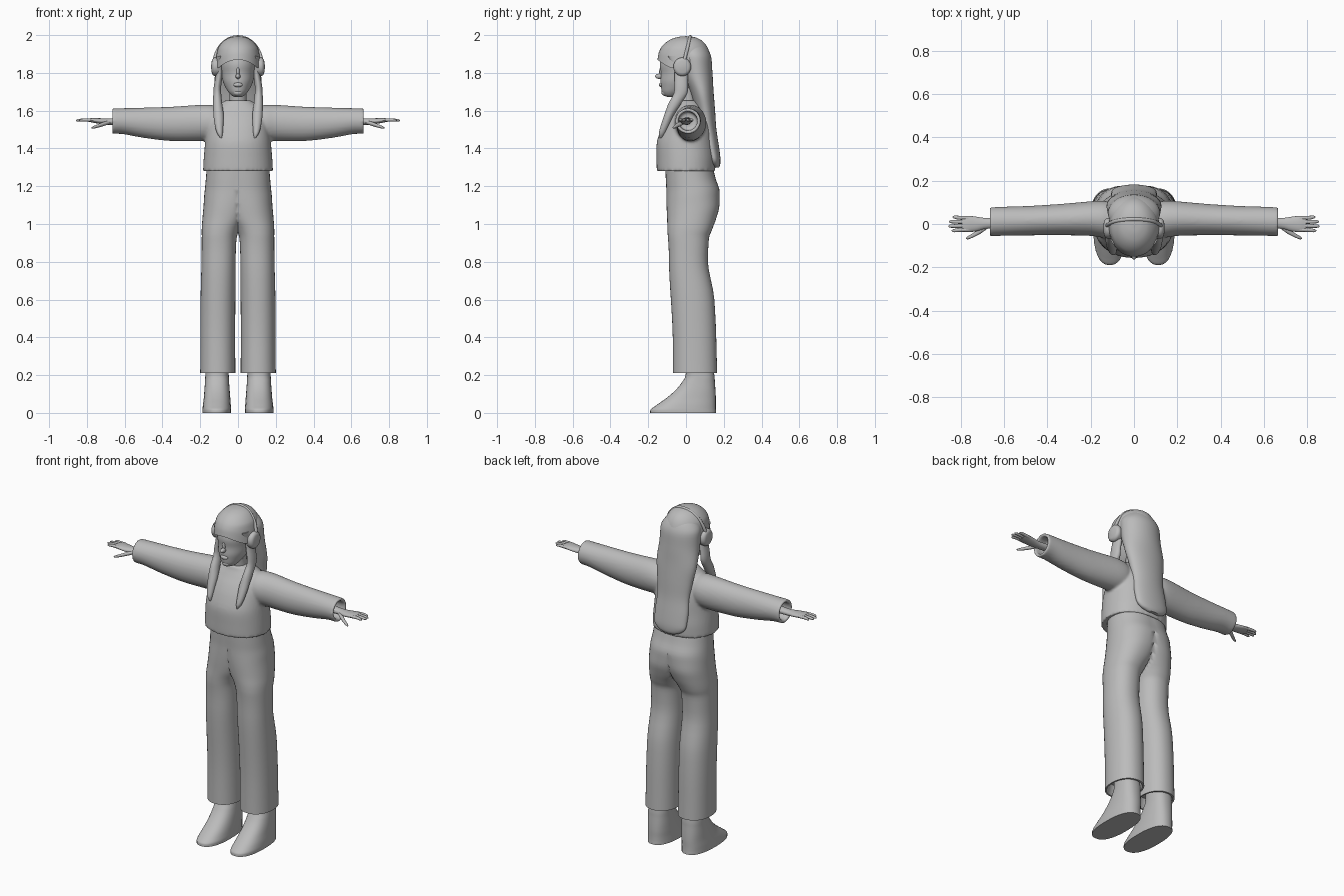
import bpy, bmesh, math
from mathutils import Vector

grey = bpy.data.materials.new("plain_grey")
grey.diffuse_color = (0.5, 0.5, 0.5, 1)


def interpolate(rings, steps):
    """Smooth, overshoot-free interpolation between cross-sections."""
    def slope(i, k):
        if i == 0 or i == len(rings) - 1:
            j = 0 if i == 0 else i - 1
            return rings[j + 1][k] - rings[j][k]
        a, b = rings[i][k] - rings[i - 1][k], rings[i + 1][k] - rings[i][k]
        return 2 * a * b / (a + b) if a * b > 0 else 0
    out = []
    for i in range(len(rings) - 1):
        for s in range(steps):
            t = s / steps
            h = (2*t**3 - 3*t**2 + 1, t**3 - 2*t**2 + t, 3*t**2 - 2*t**3, t**3 - t**2)
            out.append([h[0]*rings[i][k] + h[1]*slope(i, k) + h[2]*rings[i+1][k]
                        + h[3]*slope(i+1, k) for k in range(5)])
    return out + [list(rings[-1])]


def finish(obj, angle=50):
    obj.data.materials.clear()
    obj.data.materials.append(grey)
    bpy.ops.object.select_all(action='DESELECT')
    obj.select_set(True)
    bpy.context.view_layer.objects.active = obj
    bpy.ops.object.shade_smooth_by_angle(angle=math.radians(angle))
    return obj


def loft(name, rings, axis='z', n=32, power=2.0, steps=4, mirror=False, half=False, warp=None):
    """Rings are (position, centre a, centre b, radius a, radius b) along the axis."""
    bm = bmesh.new()
    loops = []
    for t, ca, cb, ra, rb in interpolate(rings, steps):
        loop = []
        for i in range(n):
            c, s = math.cos(2*math.pi*i/n), math.sin(2*math.pi*i/n)
            a = ca + ra * math.copysign(abs(c)**(2/power), c)
            b = cb + rb * math.copysign(abs(s)**(2/power), s)
            p = Vector((a, b, t)) if axis == 'z' else Vector((t, a, b))
            if half:
                p.x = max(p.x, 0)
            loop.append(bm.verts.new(warp(p) if warp else p))
        loops.append(loop)
    for l0, l1 in zip(loops, loops[1:]):
        for i in range(n):
            j = (i + 1) % n
            bm.faces.new((l0[i], l0[j], l1[j], l1[i]))
    bm.faces.new(loops[0][::-1])
    bm.faces.new(loops[-1])
    bmesh.ops.recalc_face_normals(bm, faces=bm.faces)
    if half:   # open the centre plane so both halves weld
        inner = [f for f in bm.faces if all(v.co.x < 1e-4 for v in f.verts)]
        bmesh.ops.delete(bm, geom=inner, context='FACES')
    me = bpy.data.meshes.new(name)
    bm.to_mesh(me)
    bm.free()
    obj = bpy.data.objects.new(name, me)
    bpy.context.collection.objects.link(obj)
    finish(obj)
    if mirror or half:
        m = obj.modifiers.new("mirror", 'MIRROR')
        m.merge_threshold = 0.0005
    return obj


def ball(name, loc, size):
    bpy.ops.mesh.primitive_uv_sphere_add(segments=20, ring_count=12, radius=1, location=loc)
    obj = bpy.context.object
    obj.name, obj.scale = name, size
    return finish(obj)


# Trousers: one leg and half the hips, mirrored, with a hollow hem
loft("trousers", [
    (.27, .107, .045, .070, .090), (.21, .107, .047, .085, .107), (.21, .107, .048, .093, .117),
    (.40, .107, .045, .092, .115), (.60, .106, .035, .092, .115), (.80, .103, .013, .090, .103),
    (.92, .100, .013, .092, .108), (.97, .092, .020, .100, .118), (1.03, .070, .030, .118, .130),
    (1.10, .050, .037, .132, .140), (1.17, .030, .037, .147, .141), (1.24, .020, .025, .150, .132),
    (1.31, .010, .015, .155, .125)], n=40, half=True, power=2.2)

# Shoes
loft("shoe", [
    (0, .112, -.015, .076, .175), (.015, .112, -.015, .076, .174), (.04, .112, .000, .074, .158),
    (.08, .111, .028, .070, .130), (.12, .111, .050, .067, .106), (.16, .111, .065, .064, .088),
    (.20, .111, .074, .062, .076), (.29, .110, .070, .058, .070)], power=2.4, mirror=True)

# Sweater: torso and sleeves fused into one surface
torso = loft("sweater", [
    (1.28, 0, 0, .185, .155), (1.34, 0, 0, .182, .156), (1.42, 0, -.003, .175, .153),
    (1.50, 0, .005, .166, .138), (1.56, 0, .012, .155, .115), (1.60, 0, .016, .138, .092),
    (1.63, 0, .015, .105, .072), (1.655, 0, .008, .066, .056)], n=48, power=2.2)
sleeve = loft("sleeve", [
    (.04, .020, 1.530, .060, .060), (.14, .022, 1.536, .085, .095), (.20, .025, 1.535, .080, .096),
    (.35, .020, 1.530, .072, .091), (.50, .015, 1.536, .068, .080), (.62, .012, 1.545, .067, .068),
    (.667, .010, 1.545, .067, .067), (.667, .010, 1.545, .052, .052),
    (.60, .010, 1.545, .048, .048)], axis='x', mirror=True)
bpy.ops.object.modifier_apply(modifier="mirror")
torso.select_set(True)
bpy.context.view_layer.objects.active = torso
bpy.ops.object.join()
fuse = torso.modifiers.new("fuse", 'REMESH')
fuse.mode, fuse.voxel_size, fuse.use_smooth_shade = 'VOXEL', 0.008, True
soften = torso.modifiers.new("soften", 'SMOOTH')
soften.factor, soften.iterations = 0.5, 5

# Hands: palm, four fingers and a thumb
loft("palm", [
    (.60, .005, 1.545, .024, .020), (.68, .003, 1.542, .025, .017), (.73, .000, 1.545, .034, .015),
    (.77, .000, 1.549, .038, .012), (.795, .000, 1.550, .034, .008)],
    axis='x', n=20, mirror=True)
for i, tip in enumerate((.842, .858, .855, .838)):
    y = -.028 + .019 * i
    loft("finger", [
        (.765, y * .95, 1.549, .009, .009), (.81, y, 1.551, .009, .008),
        (tip - .008, y * 1.1, 1.549, .007, .006), (tip, y * 1.1, 1.548, .002, .002)],
        axis='x', n=12, steps=3, mirror=True)
loft("thumb", [
    (.675, -.010, 1.540, .010, .010), (.71, -.032, 1.530, .013, .011),
    (.745, -.053, 1.518, .010, .009), (.768, -.064, 1.511, .007, .006),
    (.776, -.067, 1.509, .002, .002)], axis='x', n=12, mirror=True)

# Neck and head
loft("neck", [(1.60, 0, .015, .056, .052), (1.66, 0, .005, .046, .046),
              (1.74, 0, -.005, .045, .048)])
loft("head", [
    (1.672, 0, -.078, .012, .018), (1.678, 0, -.076, .030, .036), (1.695, 0, -.066, .048, .060),
    (1.725, 0, -.045, .067, .087), (1.76, 0, -.030, .081, .105), (1.80, 0, -.020, .088, .113),
    (1.85, 0, -.015, .095, .123), (1.92, 0, -.010, .090, .110)], n=40)
ball("nose", (0, -.140, 1.782), (.013, .024, .014))
ball("nose_bridge", (0, -.130, 1.805), (.009, .012, .028))
ball("lips", (0, -.131, 1.737), (.024, .012, .012))
ball("chin", (0, -.108, 1.695), (.026, .022, .018))


# Hair: crown with an arched fringe, long back, two front locks
def arch(p):
    p.z -= max(0, 1.93 - p.z) / .06 * .045 * min(1, (p.x / .105) ** 2)
    return p


loft("hair_crown", [
    (1.87, 0, -.012, .080, .100), (1.87, 0, -.012, .118, .139), (1.90, 0, -.010, .116, .136),
    (1.93, 0, -.009, .106, .125), (1.96, 0, -.006, .085, .102), (1.98, 0, -.003, .060, .072),
    (1.991, 0, 0, .030, .036), (1.994, 0, 0, .004, .004)], n=48, warp=arch)
loft("hair_back", [
    (1.97, 0, .025, .050, .050), (1.93, 0, .036, .095, .078), (1.88, 0, .048, .120, .086),
    (1.80, 0, .058, .122, .082), (1.70, 0, .084, .127, .062), (1.60, 0, .103, .113, .051),
    (1.50, 0, .118, .102, .043), (1.42, 0, .133, .106, .040), (1.35, 0, .148, .104, .034),
    (1.315, 0, .155, .080, .026), (1.298, 0, .160, .040, .014)], n=40)
loft("hair_lock", [
    (1.89, .092, -.055, .016, .040), (1.80, .098, -.025, .018, .035),
    (1.71, .110, -.025, .020, .036), (1.64, .108, -.058, .024, .034),
    (1.58, .103, -.088, .027, .026), (1.52, .100, -.112, .022, .022),
    (1.48, .096, -.127, .015, .017), (1.455, .090, -.134, .004, .006)],
    n=20, mirror=True)

# Headphones: cups and a band over the crown
loft("ear_cup", [
    (.085, -.020, 1.832, .030, .030), (.100, -.020, 1.832, .046, .048),
    (.122, -.020, 1.832, .047, .049), (.137, -.020, 1.832, .036, .038),
    (.142, -.020, 1.832, .010, .010)], axis='x', mirror=True)
band = bpy.data.curves.new("headband", 'CURVE')
band.dimensions, band.bevel_depth, band.bevel_resolution = '3D', .009, 3
arc = band.splines.new('POLY')
arc.points.add(32)
for i, pt in enumerate(arc.points):
    a = math.pi * i / 32
    pt.co = (.127 * math.cos(a), -.015 + .037 * math.sin(a), 1.84 + .151 * math.sin(a), 1)
headband = bpy.data.objects.new("headband", band)
bpy.context.collection.objects.link(headband)
bpy.ops.object.select_all(action='DESELECT')
headband.select_set(True)
bpy.context.view_layer.objects.active = headband
bpy.ops.object.convert(target='MESH')
finish(bpy.context.object)
